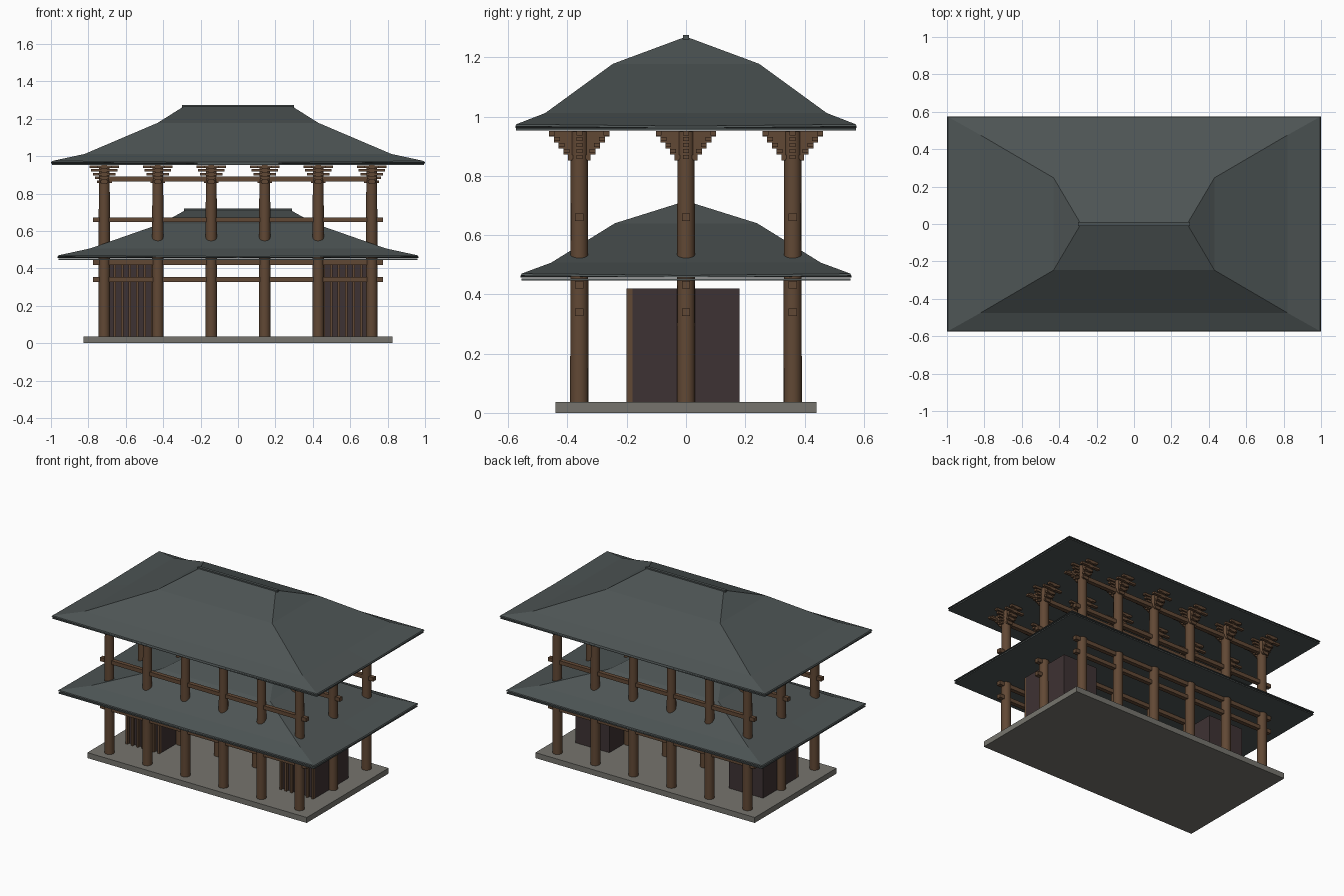
import bpy, bmesh
from mathutils import Matrix, Vector

if "Cube" in bpy.data.objects:
    bpy.data.objects.remove(bpy.data.objects["Cube"], do_unlink=True)


def material(name, rgb):
    m = bpy.data.materials.new(name)
    m.use_nodes = True
    m.diffuse_color = (*rgb, 1)
    m.node_tree.nodes["Principled BSDF"].inputs["Base Color"].default_value = (*rgb, 1)
    return m


stone = material("grey stone", (0.18, 0.175, 0.155))
tile = material("slate tile", (0.075, 0.09, 0.09))
wood = material("brown timber", (0.12, 0.065, 0.035))
panel = material("dark panel", (0.048, 0.032, 0.033))


def finish(name, bm, mat):
    bmesh.ops.recalc_face_normals(bm, faces=bm.faces)
    mesh = bpy.data.meshes.new(name)
    bm.to_mesh(mesh)
    bm.free()
    mesh.materials.append(mat)
    obj = bpy.data.objects.new(name, mesh)
    bpy.context.collection.objects.link(obj)
    return obj


def add_box(bm, center, size):
    mat = Matrix.Translation(center) @ Matrix.Diagonal((*size, 1))
    bmesh.ops.create_cube(bm, size=1, matrix=mat)


def box(name, center, size, mat):
    bm = bmesh.new()
    add_box(bm, center, size)
    return finish(name, bm, mat)


def ring(bm, hx, hy, z, sag=0):
    """Rectangle with midpoints, sagging between its corners."""
    pts = [(-1, -1), (0, -1), (1, -1), (1, 0), (1, 1), (0, 1), (-1, 1), (-1, 0)]
    return [bm.verts.new((hx * a, hy * b, z - (0 if a and b else sag))) for a, b in pts]


def hip_roof(name, profile, slab_z):
    # Curved hip shell
    bm = bmesh.new()
    rings = [ring(bm, *p) for p in profile]
    for low, high in zip(rings, rings[1:]):
        for i in range(8):
            j = (i + 1) % 8
            bm.faces.new((low[i], low[j], high[j], high[i]))
    bm.faces.new(rings[-1])
    bm.faces.new(rings[0][::-1])
    finish(name, bm, tile)
    # Thin eave board below and ridge cap above
    hx, hy = profile[0][:2]
    box(name + "_eave_board", (0, 0, slab_z), (hx * 1.99, hy * 1.99, 0.008), tile)
    rx, ry, rz = profile[-1][:3]
    box(name + "_ridge", (0, 0, rz + 0.002), (rx * 2 + 0.02, ry * 2, 0.014), tile)


# Platform
box("platform", (0, 0, 0.0185), (1.65, 0.88, 0.037), stone)

# Roofs: half length, half depth, height, sag
hip_roof("lower_roof", [(0.965, 0.558, 0.463, 0.006), (0.96, 0.555, 0.470, 0.006),
                        (0.79, 0.455, 0.507), (0.41, 0.24, 0.640), (0.28, 0.01, 0.712)], 0.450)
hip_roof("upper_roof", [(1.0, 0.576, 0.967, 0.006), (0.995, 0.573, 0.974, 0.006),
                        (0.82, 0.475, 0.012 + 1.0), (0.43, 0.247, 1.178), (0.29, 0.01, 1.266)], 0.957)

rows = (-0.36, 0, 0.36)
columns_x = [0.286 * (i - 2.5) for i in range(6)]

# Columns through both storeys
bm = bmesh.new()
for x in columns_x:
    for y in rows:
        bmesh.ops.create_cone(bm, cap_ends=True, segments=16, radius1=0.031, radius2=0.029,
                              depth=0.915, matrix=Matrix.Translation((x, y, 0.4925)))
columns = finish("columns", bm, wood)
for p in columns.data.polygons:
    p.use_smooth = abs(p.normal.z) < 0.5

# Long tie beams on each row
for n, z in enumerate((0.34, 0.432, 0.66, 0.878)):
    bm = bmesh.new()
    for y in rows:
        add_box(bm, (0, y, z), (1.55 if n < 3 else 1.43, 0.028, 0.026))
    finish("tie_beams_%d" % (n + 1), bm, wood)

# Stepped bracket sets: arms across, short bars along
bm = bmesh.new()
for x in columns_x:
    for y in rows:
        for t in range(5):
            z = 0.862 + 0.02 * t
            reach = 0.038 + 0.016 * t
            add_box(bm, (x, y, z), (0.03, reach * 2, 0.02))
            half = 0.04 + 0.01 * t
            for s in (-1, 0, 1):
                add_box(bm, (x, y + s * (reach - 0.01), z + 0.002),
                        (half * (2 if s == 0 or t == 3 else 1), 0.02, 0.014))
finish("bracket_sets", bm, wood)

# Enclosed guardian bays with front lattice
for side, s in (("left", 1), ("right", -1)):
    box(side + "_bay", (s * 0.578, 0, 0.2285), (0.256, 0.36, 0.383), panel)
    bm = bmesh.new()
    for i in range(7):
        add_box(bm, (s * 0.578 + (i - 3) * 0.04, -0.19, 0.2285), (0.014, 0.02, 0.383))
    finish(side + "_bay_lattice", bm, wood)
